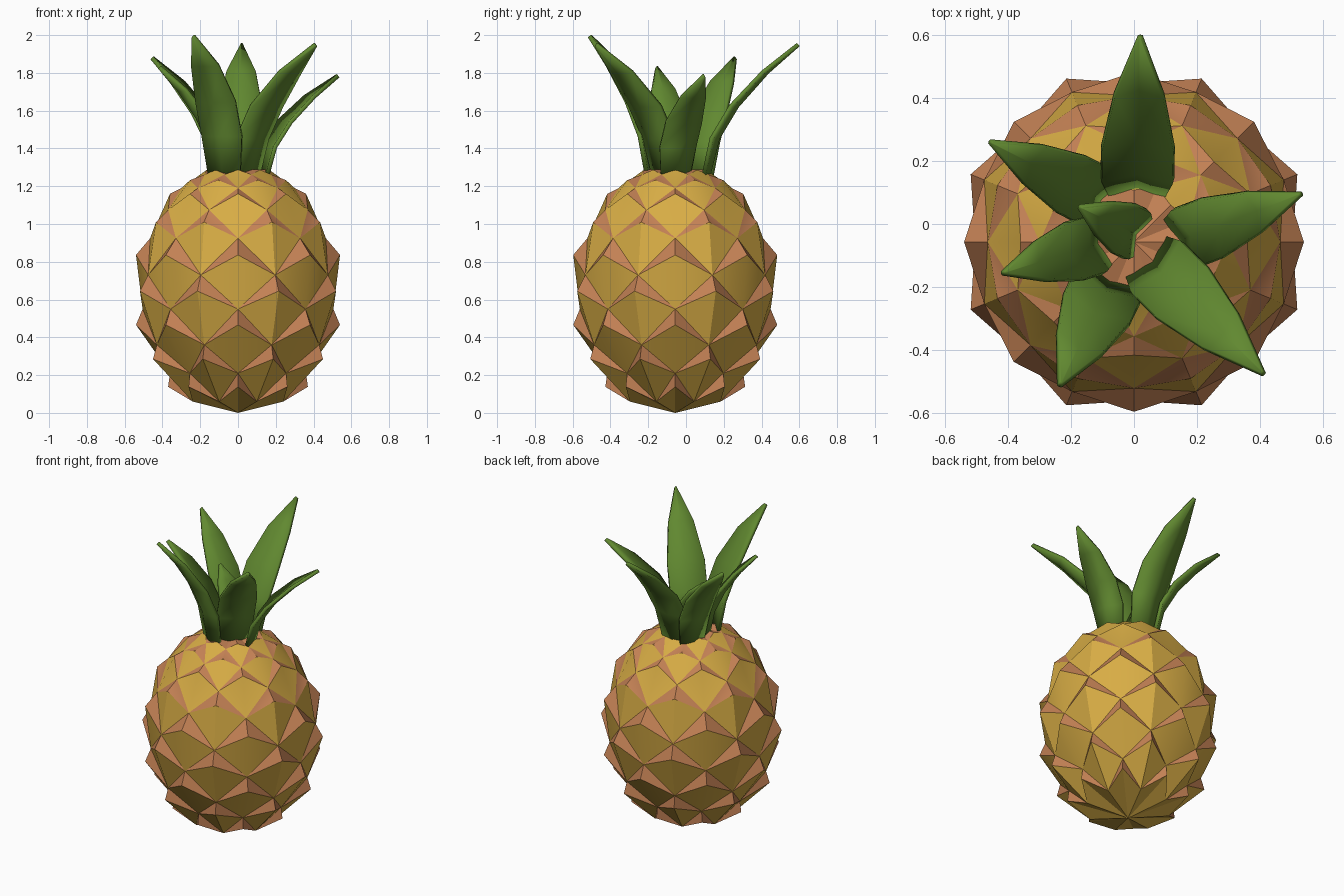
import bpy, bmesh, math
from mathutils import Vector

if "Cube" in bpy.data.objects:
    bpy.data.objects.remove(bpy.data.objects["Cube"])

def material(name, rgb):
    m = bpy.data.materials.new(name)
    m.diffuse_color = (*rgb, 1)
    m.use_nodes = True
    m.node_tree.nodes["Principled BSDF"].inputs["Base Color"].default_value = m.diffuse_color
    return m

yellow = material("golden yellow", (0.69, 0.42, 0.06))
brown = material("warm brown", (0.55, 0.22, 0.09))
green = material("leaf green", (0.12, 0.25, 0.03))

def finish(bm, name, mats, angle):
    bmesh.ops.recalc_face_normals(bm, faces=bm.faces[:])
    me = bpy.data.meshes.new(name)
    bm.to_mesh(me)
    bm.free()
    ob = bpy.data.objects.new(name, me)
    bpy.context.collection.objects.link(ob)
    for m in mats:
        me.materials.append(m)
    bpy.ops.object.select_all(action='DESELECT')
    ob.select_set(True)
    bpy.context.view_layer.objects.active = ob
    bpy.ops.object.shade_smooth_by_angle(angle=math.radians(angle))
    return ob

# Fruit: diamond lattice of 8 scales per row, rows staggered by half a scale
CY = -0.057
# (radius, z) of recessed lattice rings; even rings are the bottom/top poles' neighbours
rings = [(0.26, 0.06), (0.36, 0.21), (0.465, 0.36), (0.505, 0.55), (0.515, 0.73),
         (0.465, 0.925), (0.40, 1.075), (0.30, 1.19), (0.19, 1.262)]
# raised tip of the scale whose side corners lie on the same-numbered ring
tips = [(0.37, 0.138), (0.487, 0.285), (0.54, 0.466), (0.562, 0.645), (0.54, 0.836),
        (0.47, 1.01), (0.36, 1.16), (0.275, 1.232), (0.165, 1.287)]

def polar(bm, r, z, k):
    a = math.pi / 8 * k
    return bm.verts.new((r * math.cos(a), CY + r * math.sin(a), z))

bm = bmesh.new()
low, high = bm.verts.new((0, CY, 0)), bm.verts.new((0, CY, 1.293))
lat = []
for i, (r, z) in enumerate(rings):
    lat.append({k % 16: polar(bm, r, z, k) for k in range((i + 1) % 2, 16, 2)})
for i, (r, z) in enumerate(tips):
    for k in range(i % 2, 16, 2):
        tip = polar(bm, r, z, k)
        left, right = lat[i][(k - 1) % 16], lat[i][(k + 1) % 16]
        bottom = lat[i - 1][k] if i > 0 else low
        top = lat[i + 1][k] if i + 1 < len(rings) else high
        for vs, mi in (((tip, left, bottom), 0), ((tip, bottom, right), 0),
                       ((tip, top, left), 1), ((tip, right, top), 1)):
            bm.faces.new(vs).material_index = mi
finish(bm, "fruit", [yellow, brown], 30)

# Crown leaves: cupped strips that arch outward to a point
def leaf(name, base, tip, width):
    base, tip = Vector(base), Vector(tip)
    out = Vector((tip.x - base.x, tip.y - base.y, 0))
    d = out.normalized()
    side = Vector((-d.y, d.x, 0))
    bm = bmesh.new()
    rows = []
    for t, w in ((0, 0.8), (0.28, 1.0), (0.53, 1.0), (0.79, 0.68), (1, 0.05)):
        c = base + out * t ** 1.8
        c.z = base.z + (tip.z - base.z) * t
        rows.append([bm.verts.new(c + side * s * w * width - d * abs(s) * 0.03 * w)
                     for s in (-1, 0, 1)])
    for a, b in zip(rows, rows[1:]):
        for j in range(2):
            bm.faces.new((a[j], a[j + 1], b[j + 1], b[j]))
    ob = finish(bm, name, [green], 35)
    mod = ob.modifiers.new("thickness", 'SOLIDIFY')
    mod.thickness = 0.022
    mod.offset = 0

leaves = [((0.01, 0.12, 1.26), (0.02, 0.595, 1.95), 0.115),
          ((-0.11, 0.08, 1.26), (-0.455, 0.26, 1.88), 0.10),
          ((0.0, -0.03, 1.27), (-0.17, 0.053, 1.66), 0.085),
          ((-0.12, -0.065, 1.26), (-0.415, -0.155, 1.83), 0.095),
          ((-0.08, -0.19, 1.26), (-0.235, -0.51, 1.995), 0.115),
          ((0.06, -0.125, 1.26), (0.41, -0.475, 1.95), 0.115),
          ((0.15, -0.05, 1.26), (0.53, 0.095, 1.785), 0.10)]
for n, args in enumerate(leaves):
    leaf(f"leaf_{n + 1}", *args)
